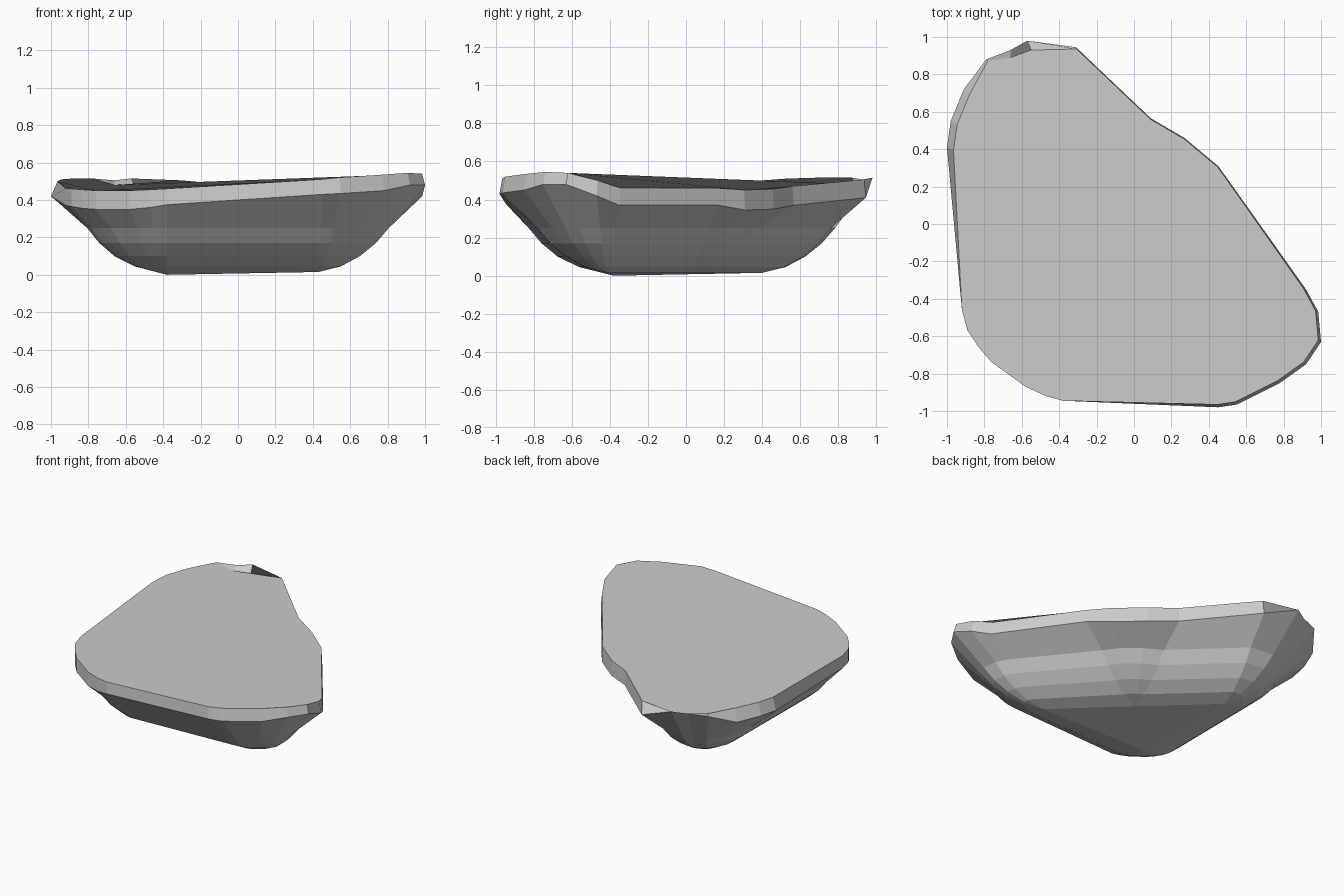
import bpy, bmesh

if "Cube" in bpy.data.objects:
    bpy.data.objects.remove(bpy.data.objects["Cube"])

# Underside profiles: outward fraction at each ring height
heights = [.045, .10, .17, .25]
slim = [.21, .39, .54, .66]
full = [.32, .52, .67, .79]

# Base corners the rounded underside fans out from: position, profile, rim inset
A = ((-0.38, -0.38, 0.0), full, 1.0)
B = ((0.43, -0.41, 0.015), slim, 0.985)
C = ((-0.43, 0.40, 0.015), slim, 0.965)
D = ((0.0, 0.0, 0.015), slim, 0.99)
E = (C[0], slim, 0.99)

# Rim outline grouped by base corner: x, y, lower rim height, upper rim height
groups = [
    (E, [(-.57, .98, .515, .47), (-.31, .945, .41, .505)]),
    (D, [(.09, .565, .37, .47), (.27, .46, .35, .455),
         (.45, .31, .345, .45), (.55, .17, .37, .46)]),
    (B, [(.92, -.35, .37, .46), (.985, -.47, .42, .50), (1, -.63, .48, .54),
         (.92, -.75, .48, .545), (.78, -.85, .45, .535),
         (.55, -.965, .435, .52), (.45, -.98, .43, .51)]),
    (A, [(-.38, -.945, .375, .46), (-.47, -.92, .36, .455), (-.58, -.87, .35, .45),
         (-.76, -.74, .35, .45), (-.83, -.66, .355, .455),
         (-.89, -.57, .365, .46), (-.92, -.46, .37, .46)]),
    (C, [(-1, .41, .42, .50), (-.98, .55, .43, .51), (-.91, .72, .43, .515)]),
    (E, [(-.79, .88, .50, .515), (-.66, .93, .505, .48)]),
]
rim = [(corner, p) for corner, pts in groups for p in pts]
n = len(rim)

bm = bmesh.new()

# Rounded underside rings
rings = [[bm.verts.new(c[0]) for c, p in rim]]
for k, z in enumerate(heights):
    rings.append([bm.verts.new((c[0][0] + (p[0] - c[0][0]) * c[1][k],
                                c[0][1] + (p[1] - c[0][1]) * c[1][k], z))
                  for c, p in rim])
rings.append([bm.verts.new(p[:3]) for c, p in rim])

# Upper rim, set in a little; the chipped back tip is set in further
top = [bm.verts.new((p[0] * c[2], p[1] * c[2], p[3])) for c, p in rim]
top[0].co.xy = (-.55, .93)
top[-1].co.xy = (-.66, .89)
rings.append(top)

# Underside and rim band
for low, high in zip(rings, rings[1:]):
    for i in range(n):
        j = (i + 1) % n
        bm.faces.new((low[j], low[i], high[i], high[j]))

# Flat base and flat top
bm.faces.new(rings[0])
bm.faces.new(top)

bmesh.ops.remove_doubles(bm, verts=bm.verts, dist=0.0005)
bmesh.ops.recalc_face_normals(bm, faces=bm.faces)
mesh = bpy.data.meshes.new("stone_slab")
bm.to_mesh(mesh)
bm.free()
slab = bpy.data.objects.new("stone_slab", mesh)
bpy.context.collection.objects.link(slab)
